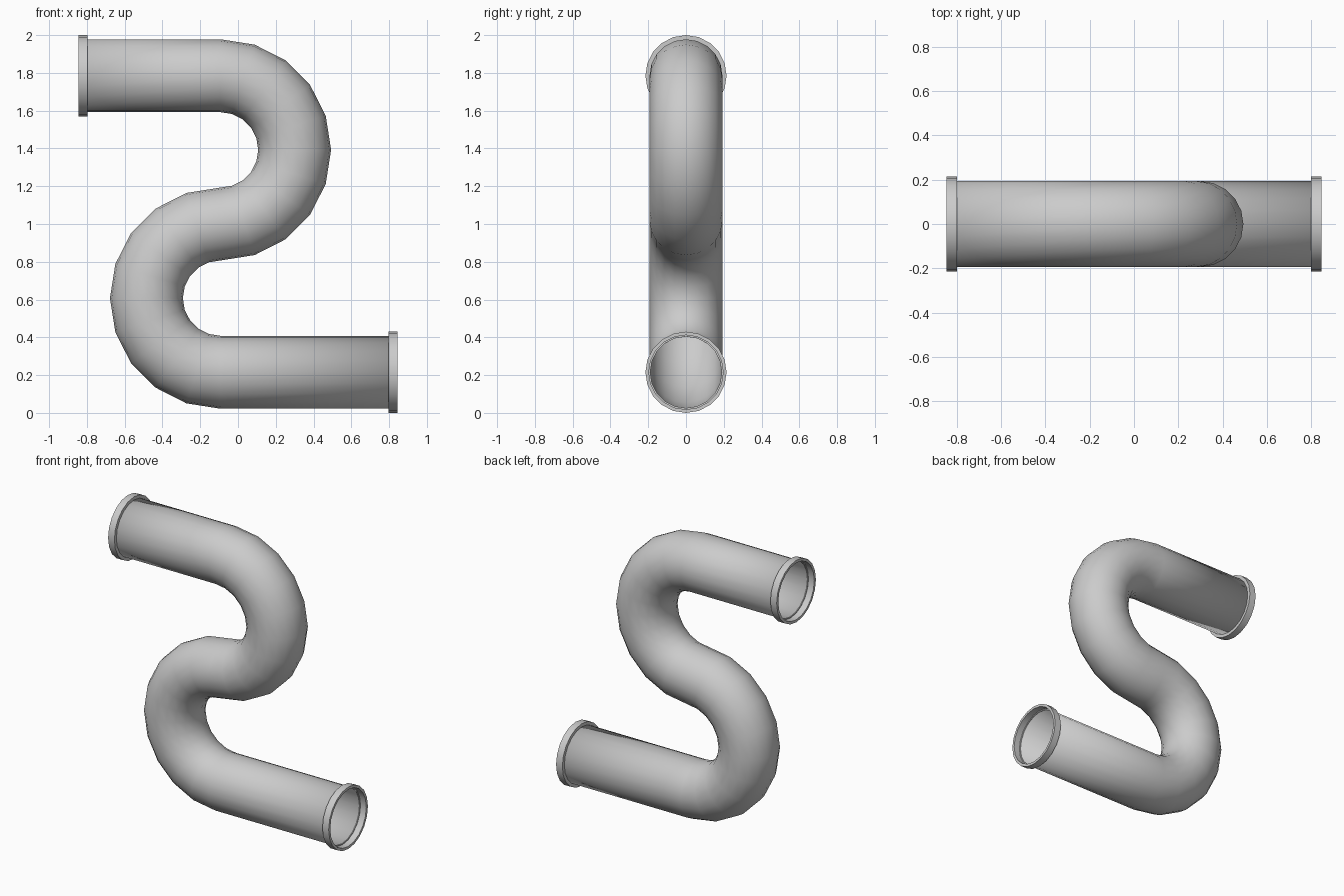
import bpy, bmesh, math
from mathutils import Vector

if "Cube" in bpy.data.objects:
    bpy.data.objects.remove(bpy.data.objects["Cube"], do_unlink=True)

SIDES = 20
PIPE_R, FLANGE_R, FLANGE_IN = 0.193, 0.215, 0.197
BEND_R, BEND_X = 0.3925, -0.0925
LOW, HIGH = 0.215, 1.785
END, SHOULDER = 0.845, 0.797

steel = bpy.data.materials.new("grey steel")
steel.use_nodes = True
grey = (0.6, 0.6, 0.6, 1)
steel.diffuse_color = grey
steel.node_tree.nodes["Principled BSDF"].inputs["Base Color"].default_value = grey


def sweep(name, rings, closed=False):
    """Skin circles given as (x, z, radius, tilt of the travel direction)."""
    bm = bmesh.new()
    loops = []
    for x, z, r, tilt in rings:
        across = Vector((-math.sin(tilt), 0, math.cos(tilt)))
        loop = []
        for i in range(SIDES):
            a = math.tau * i / SIDES
            p = Vector((x, 0, z)) + across * r * math.cos(a)
            loop.append(bm.verts.new(p + Vector((0, r * math.sin(a), 0))))
        loops.append(loop)
    pairs = list(zip(loops, loops[1:]))
    if closed:
        pairs.append((loops[-1], loops[0]))
    for a, b in pairs:
        for i in range(SIDES):
            j = (i + 1) % SIDES
            bm.faces.new((a[i], a[j], b[j], b[i]))
    bmesh.ops.recalc_face_normals(bm, faces=bm.faces)
    mesh = bpy.data.meshes.new(name)
    bm.to_mesh(mesh)
    bm.free()
    mesh.materials.append(steel)
    ob = bpy.data.objects.new(name, mesh)
    bpy.context.collection.objects.link(ob)
    bpy.ops.object.select_all(action='DESELECT')
    ob.select_set(True)
    bpy.context.view_layer.objects.active = ob
    bpy.ops.object.shade_smooth_by_angle(angle=math.radians(35))
    return ob


# S-shaped pipe: straight, half turn right, half turn left, straight
steps = 10
path = [(-SHOULDER, HIGH, PIPE_R, 0)]
for k in range(steps + 1):
    t = math.pi * k / steps
    path.append((BEND_X + BEND_R * math.sin(t),
                 HIGH - BEND_R + BEND_R * math.cos(t), PIPE_R, -t))
for k in range(1, steps + 1):
    t = math.pi * k / steps
    path.append((BEND_X - BEND_R * math.sin(t),
                 LOW + BEND_R + BEND_R * math.cos(t), PIPE_R, t - math.pi))
path.append((SHOULDER, LOW, PIPE_R, 0))
pipe = sweep("pipe", path)

# Thin wall on the open pipe
wall = pipe.modifiers.new("wall", 'SOLIDIFY')
wall.thickness = 0.004
wall.offset = -1

# Raised collar at each open end
for name, side, z in (("upper_flange", -1, HIGH), ("lower_flange", 1, LOW)):
    sweep(name, [(side * SHOULDER, z, PIPE_R - 0.003, 0),
                 (side * SHOULDER, z, FLANGE_R, 0),
                 (side * END, z, FLANGE_R, 0),
                 (side * END, z, FLANGE_IN, 0),
                 (side * (SHOULDER + 0.004), z, FLANGE_IN, 0),
                 (side * (SHOULDER + 0.004), z, PIPE_R - 0.003, 0)], closed=True)
